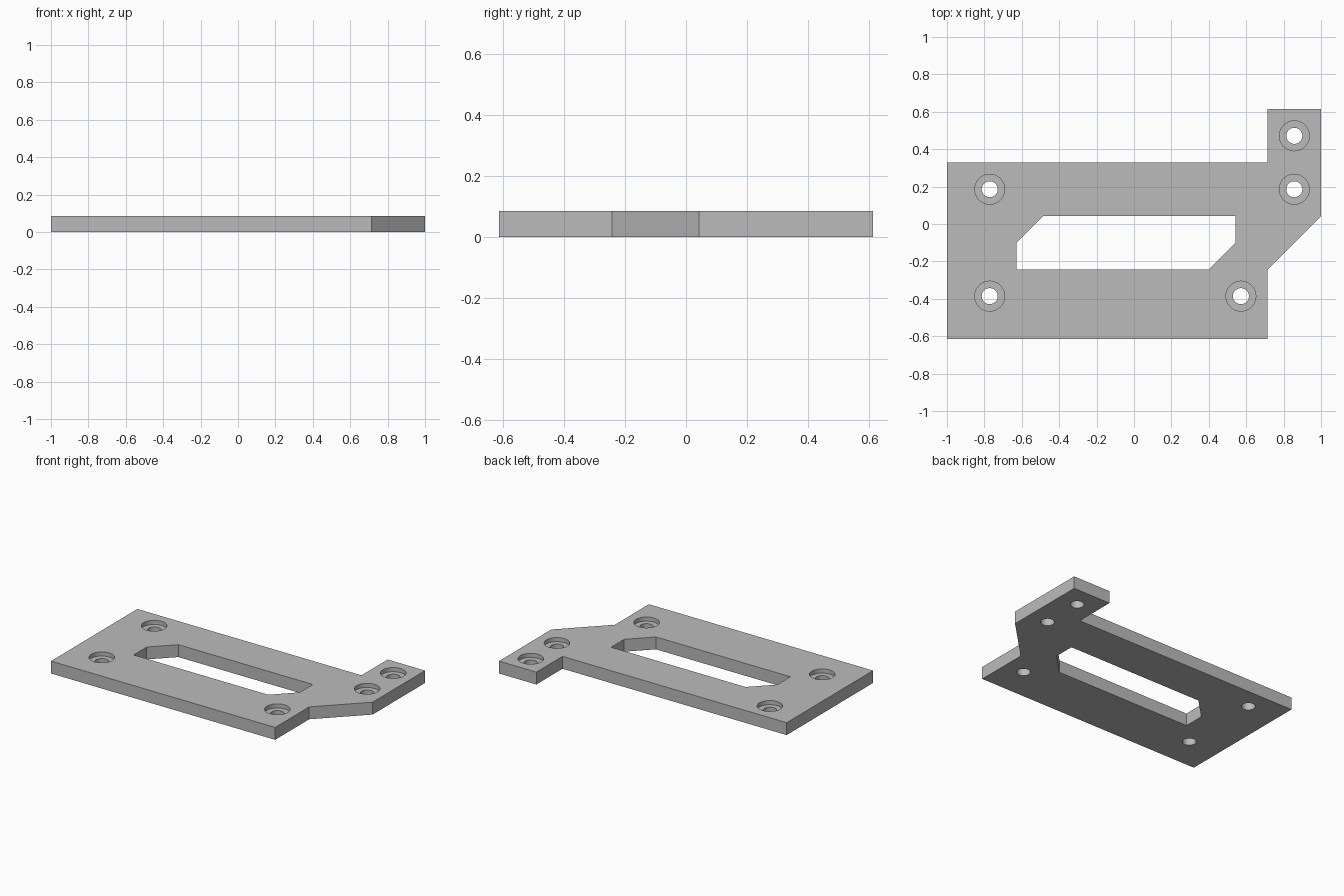
import bpy
import bmesh
import math

if "Cube" in bpy.data.objects:
    bpy.data.objects.remove(bpy.data.objects["Cube"], do_unlink=True)

MM = 2 / 70            # one design millimetre; the plate is 70 wide
THICK = 3 * MM
BORE_DEPTH = 1 * MM

grey = bpy.data.materials.new("plain grey")
grey.use_nodes = True
colour = (0.5, 0.5, 0.5, 1)
grey.diffuse_color = colour
grey.node_tree.nodes["Principled BSDF"].inputs["Base Color"].default_value = colour


def prism(name, outline, z0, z1):
    """Extrude a counter-clockwise outline from z0 to z1."""
    bm = bmesh.new()
    face = bm.faces.new([bm.verts.new((x, y, z0)) for x, y in outline])
    top = bmesh.ops.extrude_face_region(bm, geom=[face])["geom"]
    verts = [g for g in top if isinstance(g, bmesh.types.BMVert)]
    bmesh.ops.translate(bm, verts=verts, vec=(0, 0, z1 - z0))
    bmesh.ops.recalc_face_normals(bm, faces=bm.faces[:])
    mesh = bpy.data.meshes.new(name)
    bm.to_mesh(mesh)
    bm.free()
    mesh.materials.append(grey)
    obj = bpy.data.objects.new(name, mesh)
    bpy.context.collection.objects.link(obj)
    return obj


def circle(cx, cy, radius, sides=48):
    angles = [math.tau * i / sides for i in range(sides)]
    return [(cx + radius * math.cos(a), cy + radius * math.sin(a)) for a in angles]


def scaled(points):
    return [(x * MM, y * MM) for x, y in points]


def cut(target, cutter):
    cutter.hide_render = True
    mod = target.modifiers.new("cut", 'BOOLEAN')
    mod.operation = 'DIFFERENCE'
    mod.solver = 'EXACT'
    mod.object = cutter
    bpy.context.view_layer.objects.active = target
    bpy.ops.object.modifier_apply(modifier=mod.name)
    bpy.data.objects.remove(cutter, do_unlink=True)


# Plate with a side ear and a slanted shoulder
plate = prism("mounting_plate", scaled([
    (-35, -21.5), (25, -21.5), (25, -8.5), (35, 1.5),
    (35, 21.5), (25, 21.5), (25, 11.5), (-35, 11.5)]), 0, THICK)

# Central window with two opposite chamfered corners
cut(plate, prism("window_cutter", scaled([
    (-22, -8.5), (14, -8.5), (19, -3.5), (19, 1.5),
    (-17, 1.5), (-22, -3.5)]), -THICK, 2 * THICK))

# Counterbored screw holes
for x, y in scaled([(-27, 6.5), (-27, -13.5), (20, -13.5), (30, 6.5), (30, 16.5)]):
    cut(plate, prism("hole_cutter", circle(x, y, 1.5 * MM), -THICK, 2 * THICK))
    cut(plate, prism("bore_cutter", circle(x, y, 2.8 * MM),
                     THICK - BORE_DEPTH, 2 * THICK))

# Smooth hole walls, sharp plate edges
bpy.ops.object.select_all(action='DESELECT')
plate.select_set(True)
bpy.context.view_layer.objects.active = plate
bpy.ops.object.shade_smooth_by_angle(angle=math.radians(30))
